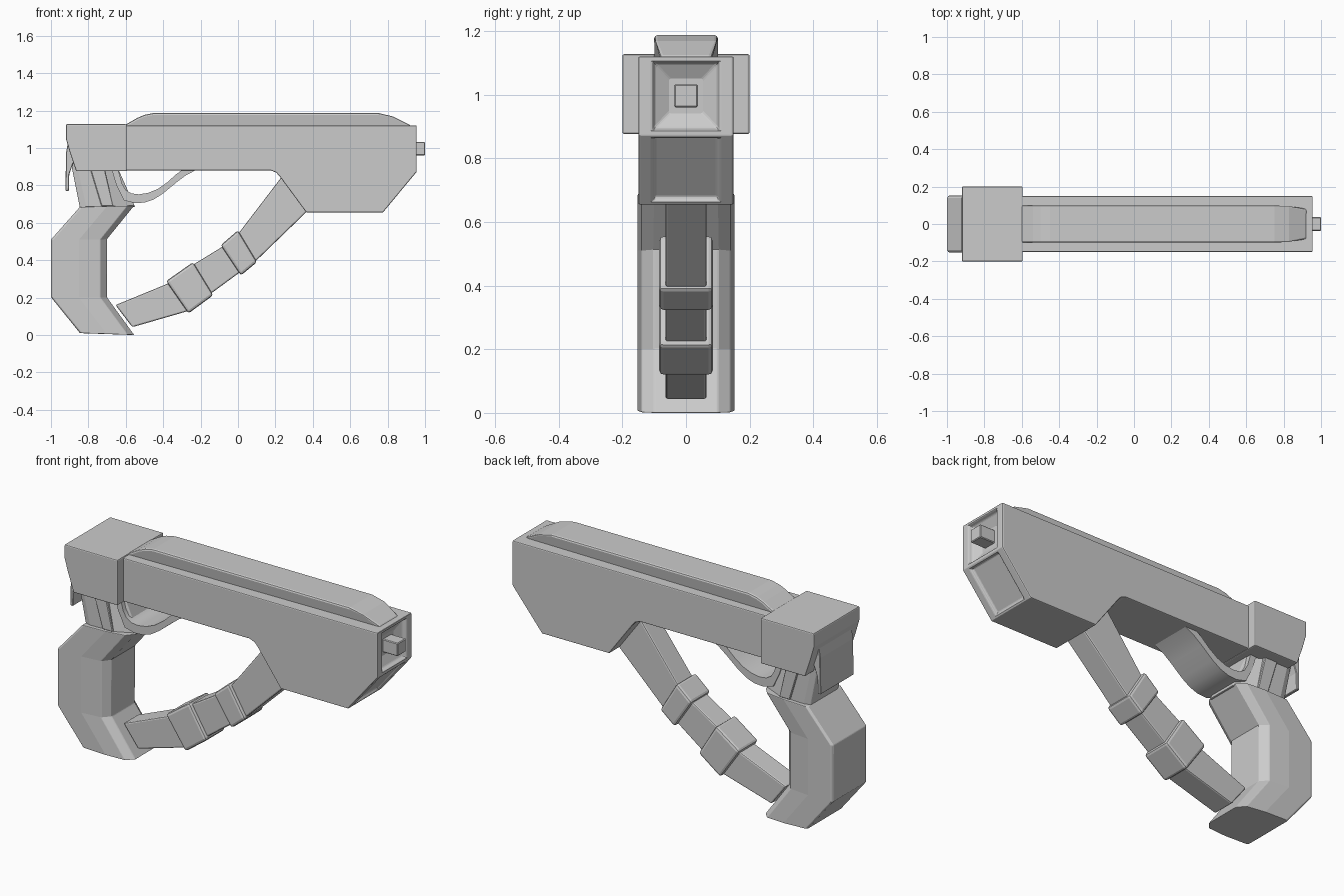
import bpy, bmesh
from mathutils import Vector

if "Cube" in bpy.data.objects:
    bpy.data.objects.remove(bpy.data.objects["Cube"])


def finish(name, bm, bevel=0.0, segments=2):
    bmesh.ops.recalc_face_normals(bm, faces=bm.faces)
    mesh = bpy.data.meshes.new(name)
    bm.to_mesh(mesh)
    bm.free()
    ob = bpy.data.objects.new(name, mesh)
    bpy.context.collection.objects.link(ob)
    if bevel:
        m = ob.modifiers.new("edge_bevel", 'BEVEL')
        m.width, m.segments = bevel, segments
        m.limit_method = 'ANGLE'
        m.angle_limit = 0.6
    return ob


def prism_bm(pts, hy):
    """Side profile in x,z extruded symmetrically in y."""
    bm = bmesh.new()
    face = bm.faces.new([bm.verts.new((x, -hy, z)) for x, z in pts])
    ext = bmesh.ops.extrude_face_region(bm, geom=[face])
    for v in ext["geom"]:
        if isinstance(v, bmesh.types.BMVert):
            v.co.y = hy
    bmesh.ops.recalc_face_normals(bm, faces=bm.faces)
    return bm


def prism(name, pts, hy, bevel=0.0, segments=2):
    return finish(name, prism_bm(pts, hy), bevel, segments)


def sink(bm, normal, steps):
    """Step a face inward: each step is (y scale, other scale, depth)."""
    n = Vector(normal).normalized()
    face = max(bm.faces, key=lambda f: f.normal.dot(n))
    n, c = face.normal.copy(), face.calc_center_median()
    base = [v.co - c for v in face.verts]
    for sy, st, depth in steps:
        face = bmesh.ops.extrude_discrete_faces(bm, faces=[face])["faces"][0]
        for v, d in zip(face.verts, base):
            v.co = c + Vector((d.x * st, d.y * sy, d.z * st)) - n * depth


def loft(name, stations, section, bevel=0.0):
    """Stations are back/front points in x,z; section is (t, half width)."""
    bm = bmesh.new()
    outline = [(t, w) for t, w in section] + [(t, -w) for t, w in reversed(section)]
    rings = []
    for b, f in stations:
        rings.append([bm.verts.new((b[0] + (f[0] - b[0]) * t, w,
                                    b[1] + (f[1] - b[1]) * t)) for t, w in outline])
    k = len(outline)
    for r0, r1 in zip(rings, rings[1:]):
        for i in range(k):
            j = (i + 1) % k
            bm.faces.new((r0[i], r0[j], r1[j], r1[i]))
    bm.faces.new(rings[0])
    bm.faces.new(rings[-1])
    return finish(name, bm, bevel)


# Main body with stepped muzzle recess and sunken panel on the sloped nose
bm = prism_bm([(-0.63, 1.12), (0.955, 1.12), (0.955, 0.872), (0.775, 0.655),
               (0.365, 0.655), (0.225, 0.845), (0.205, 0.868), (0.175, 0.88),
               (-0.63, 0.88)], 0.15)
sink(bm, (1, 0, 0), [(0.70, 0.87, 0), (0.66, 0.82, 0.02), (0.36, 0.44, 0.045)])
sink(bm, (0.217, 0, -0.18), [(0.70, 0.92, 0), (0.66, 0.87, 0.015)])
finish("main_body", bm, 0.006)

# Muzzle peg
prism("muzzle_peg", [(0.89, 0.96), (1.0, 0.96), (1.0, 1.032), (0.89, 1.032)], 0.037, 0.004, 1)

# Top rail, narrowed at its nose
bm = prism_bm([(-0.61, 1.10), (-0.61, 1.12), (-0.54, 1.16), (-0.50, 1.177), (-0.45, 1.187),
               (0.75, 1.187), (0.83, 1.168), (0.925, 1.12), (0.925, 1.10)], 0.1)
for v in bm.verts:
    if v.co.x > 0.9:
        v.co.y *= 0.8
finish("top_rail", bm, 0.014)

# Rear block and the plate hanging behind it
prism("rear_block", [(-0.92, 1.127), (-0.595, 1.127), (-0.595, 0.876), (-0.865, 0.876),
                     (-0.90, 0.98), (-0.92, 1.05)], 0.2, 0.006)
prism("rear_plate", [(-0.922, 0.77), (-0.905, 0.77), (-0.902, 0.86), (-0.87, 0.95),
                     (-0.885, 1.04), (-0.908, 1.04), (-0.92, 0.97)], 0.145, 0.003, 1)

# Neck joining the block to the grip, with a raised band
loft("neck", [((-0.893, 0.92), (-0.655, 0.92)), ((-0.845, 0.68), (-0.55, 0.685))],
     [(0, 0.12), (0.12, 0.132), (0.62, 0.132), (1, 0.085)], 0.004)
prism("neck_band", [(-0.797, 0.91), (-0.717, 0.91), (-0.665, 0.688), (-0.73, 0.688)],
      0.14, 0.004, 1)

# Grip
loft("grip", [((-0.845, 0.685), (-0.555, 0.692)), ((-1.0, 0.51), (-0.70, 0.51)),
              ((-1.0, 0.20), (-0.70, 0.20)), ((-0.845, 0.01), (-0.555, 0.0))],
     [(0, 0.14), (0.03, 0.152), (0.5, 0.152), (0.88, 0.14), (1, 0.1)], 0.004)

# Trigger guard
guard = prism("trigger_guard",
              [(-0.68, 0.90), (-0.65, 0.80), (-0.61, 0.72), (-0.55, 0.705), (-0.50, 0.708),
               (-0.45, 0.725), (-0.40, 0.757), (-0.33, 0.815), (-0.28, 0.853), (-0.20, 0.895),
               (-0.28, 0.895), (-0.33, 0.86), (-0.38, 0.815), (-0.43, 0.78), (-0.48, 0.76),
               (-0.53, 0.752), (-0.57, 0.757), (-0.60, 0.775), (-0.62, 0.81), (-0.645, 0.90)],
              0.115)
bpy.context.view_layer.objects.active = guard
guard.select_set(True)
bpy.ops.object.shade_smooth_by_angle(angle=0.6)

# Brace between grip and body with two wider collars
prism("brace", [(0.275, 0.90), (0.0, 0.54), (-0.09, 0.468), (-0.25, 0.37), (-0.37, 0.277),
                (-0.655, 0.16), (-0.565, 0.042), (-0.26, 0.13), (-0.14, 0.225),
                (0.01, 0.335), (0.10, 0.40), (0.41, 0.70)], 0.065, 0.008)
for name, pts in {
    "upper_collar": [(-0.093, 0.48), (0.0, 0.56), (0.102, 0.39), (0.015, 0.318)],
    "lower_collar": [(-0.385, 0.288), (-0.24, 0.39), (-0.132, 0.213), (-0.265, 0.115)],
}.items():
    prism(name, pts, 0.085, 0.014)
